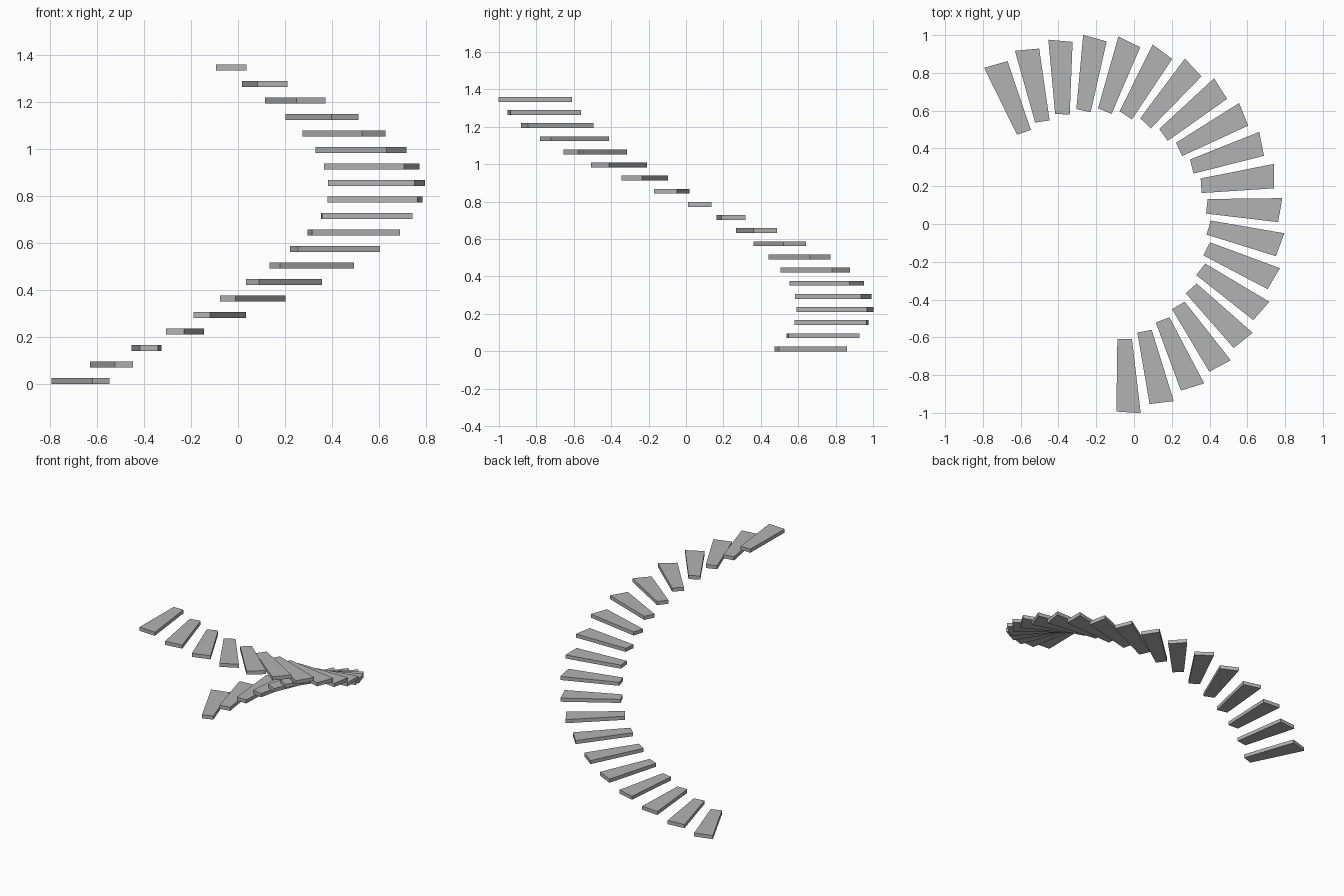
import bpy
import bmesh
from math import radians

if "Cube" in bpy.data.objects:
    bpy.data.objects.remove(bpy.data.objects["Cube"])

STEPS = 20
THICKNESS = 0.026
RISE = 0.0702
CENTRE = (-0.222, -0.016)
START, TURN = 120.2, -10.5   # degrees

# Skewed wedge outline: (radial, sideways) about the spiral axis
OUTLINE = [(0.622, 0.0975), (0.607, 0.0215), (0.984, -0.055), (1.016, 0.070)]


def make_tread_mesh():
    bm = bmesh.new()
    face = bm.faces.new([bm.verts.new((x, y, 0)) for x, y in OUTLINE])
    top = bmesh.ops.extrude_face_region(bm, geom=[face])["geom"]
    verts = [g for g in top if isinstance(g, bmesh.types.BMVert)]
    bmesh.ops.translate(bm, verts=verts, vec=(0, 0, THICKNESS))
    bmesh.ops.recalc_face_normals(bm, faces=bm.faces)
    mesh = bpy.data.meshes.new("stair_tread")
    bm.to_mesh(mesh)
    bm.free()
    return mesh


# Dark grey finish
grey = bpy.data.materials.new("dark_grey")
grey.diffuse_color = (0.45, 0.45, 0.45, 1)
grey.use_nodes = True
grey.node_tree.nodes["Principled BSDF"].inputs["Base Color"].default_value = grey.diffuse_color

# Floating treads climbing clockwise around the axis
tread_mesh = make_tread_mesh()
tread_mesh.materials.append(grey)
for i in range(STEPS):
    tread = bpy.data.objects.new(f"stair_tread_{i + 1:02d}", tread_mesh)
    tread.location = (*CENTRE, i * RISE)
    tread.rotation_euler.z = radians(START + TURN * i)
    bpy.context.collection.objects.link(tread)
